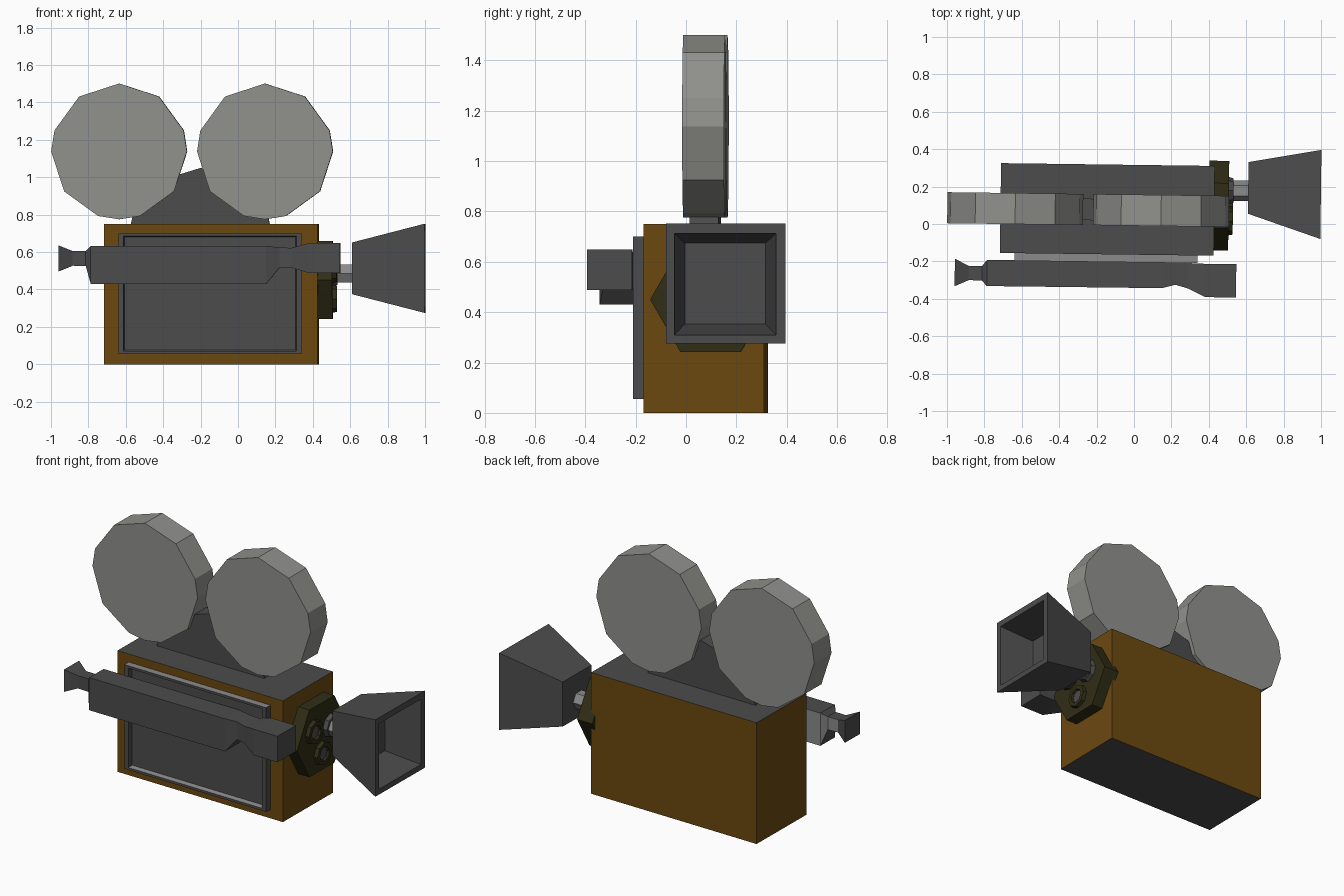
import bpy, bmesh, math
from mathutils import Matrix

if "Cube" in bpy.data.objects:
    bpy.data.objects.remove(bpy.data.objects["Cube"])

SKEW = Matrix.Rotation(math.radians(-0.75), 4, 'Z')   # whole camera sits slightly turned


def mat(name, col):
    m = bpy.data.materials.new(name)
    m.diffuse_color = (*col, 1)
    m.use_nodes = True
    m.node_tree.nodes["Principled BSDF"].inputs["Base Color"].default_value = m.diffuse_color
    return m


GREY = mat("dark grey metal", (0.072, 0.072, 0.072))
WOOD = mat("brown wood", (0.15, 0.066, 0.005))
REEL = mat("reel grey", (0.28, 0.28, 0.265))
OLIVE = mat("dark olive", (0.03, 0.027, 0.008))
LIGHT = mat("light metal", (0.26, 0.26, 0.26))


def loft(name, rings, mats, rule=None):
    """Skin a chain of equal-sized rings, capped at both ends."""
    bm = bmesh.new()
    vs = [[bm.verts.new(p) for p in r] for r in rings]
    n = len(vs[0])
    for a, b in zip(vs, vs[1:]):
        for i in range(n):
            j = (i + 1) % n
            bm.faces.new((a[i], a[j], b[j], b[i]))
    bm.faces.new(vs[0])
    bm.faces.new(vs[-1])
    bmesh.ops.recalc_face_normals(bm, faces=bm.faces[:])
    if rule:
        for f in bm.faces:
            f.material_index = rule(f)
    bm.transform(SKEW)
    me = bpy.data.meshes.new(name)
    bm.to_mesh(me)
    bm.free()
    for m in mats:
        me.materials.append(m)
    ob = bpy.data.objects.new(name, me)
    bpy.context.collection.objects.link(ob)
    return ob


def rect_x(x, y0, y1, z0, z1):
    return [(x, y0, z0), (x, y1, z0), (x, y1, z1), (x, y0, z1)]


def rect_y(y, x0, x1, z0, z1):
    return [(x0, y, z0), (x1, y, z0), (x1, y, z1), (x0, y, z1)]


def square_x(x, cy, cz, h):
    return rect_x(x, cy - h, cy + h, cz - h, cz + h)


def ngon_x(x, cy, cz, r, n):
    return [(x, cy + r * math.cos(2 * math.pi * i / n),
             cz + r * math.sin(2 * math.pi * i / n)) for i in range(n)]


# Wooden body with metal top and bottom
loft("body", [rect_x(-0.715, -0.164, 0.316, 0, 0.75), rect_x(0.428, -0.164, 0.316, 0, 0.75)],
     [WOOD, GREY], lambda f: int(abs(f.normal.z) > 0.5))

# Recessed door panel on the front
loft("door_panel", [rect_y(-0.16, -0.637, 0.342, 0.055, 0.70),
                    rect_y(-0.205, -0.637, 0.342, 0.055, 0.70),
                    rect_y(-0.205, -0.61, 0.315, 0.07, 0.685),
                    rect_y(-0.175, -0.605, 0.31, 0.075, 0.68)],
     [GREY, LIGHT], lambda f: int(f.normal.z > 0.5))

# Film reels
angles = [90, 54, 18, 0, -36, -72, -90, -108, -144, 180, 162, 126]
for name, cx in (("rear_reel", -0.636), ("front_reel", 0.144)):
    loft(name, [[(cx + 0.363 * math.cos(math.radians(a)), y,
                  1.138 + 0.363 * math.sin(math.radians(a))) for a in angles]
                for y in (-0.009, 0.157)], [REEL])

# Arched reel support
arch = [(-0.575, 0.745), (-0.54, 0.88), (-0.41, 0.985), (-0.2, 1.05),
        (0.01, 0.985), (0.14, 0.88), (0.17, 0.745)]
loft("reel_support", [[(x, y, z) for x, z in arch] for y in (0.017, 0.132)], [GREY])

# Hexagonal lens turret with stubby lenses
loft("turret", [ngon_x(0.40, 0.104, 0.45, 0.24, 6), ngon_x(0.505, 0.104, 0.45, 0.24, 6)], [OLIVE])
for i, (y, z) in enumerate(((0.02, 0.51), (0.10, 0.35))):
    loft("short_lens_%d" % i, [ngon_x(0.50, y, z, 0.075, 8), ngon_x(0.528, y, z, 0.07, 8),
                               ngon_x(0.528, y, z, 0.045, 8), ngon_x(0.515, y, z, 0.04, 8)],
         [OLIVE, GREY], lambda f: int(len(f.verts) == 8))

# Main lens barrel and hollow square hood
loft("lens_base", [ngon_x(0.50, 0.185, 0.49, 0.075, 8), ngon_x(0.53, 0.185, 0.49, 0.065, 8)], [GREY])
loft("lens_barrel", [ngon_x(0.52, 0.185, 0.485, 0.055, 6), ngon_x(0.62, 0.185, 0.485, 0.055, 6)], [LIGHT])
loft("lens_hood", [square_x(0.608, 0.201, 0.513, 0.138), square_x(0.997, 0.171, 0.513, 0.238),
                   square_x(0.997, 0.169, 0.511, 0.202), square_x(0.78, 0.165, 0.513, 0.161)], [GREY])

# Side viewfinder: eyepiece, neck, long box, taper and front window
loft("viewfinder", [rect_x(-0.955, -0.345, -0.198, 0.497, 0.635),
                    rect_x(-0.88, -0.312, -0.236, 0.527, 0.605),
                    rect_x(-0.81, -0.312, -0.236, 0.525, 0.605),
                    rect_x(-0.783, -0.342, -0.202, 0.43, 0.632),
                    rect_x(0.155, -0.341, -0.199, 0.43, 0.632),
                    rect_x(0.225, -0.322, -0.205, 0.515, 0.625),
                    rect_x(0.29, -0.34, -0.205, 0.517, 0.622),
                    rect_x(0.385, -0.386, -0.208, 0.487, 0.648),
                    rect_x(0.55, -0.386, -0.208, 0.487, 0.648)],
     [GREY, LIGHT], lambda f: int(f.normal.y > 0.5 and -0.85 < f.calc_center_median().x < 0.2))
